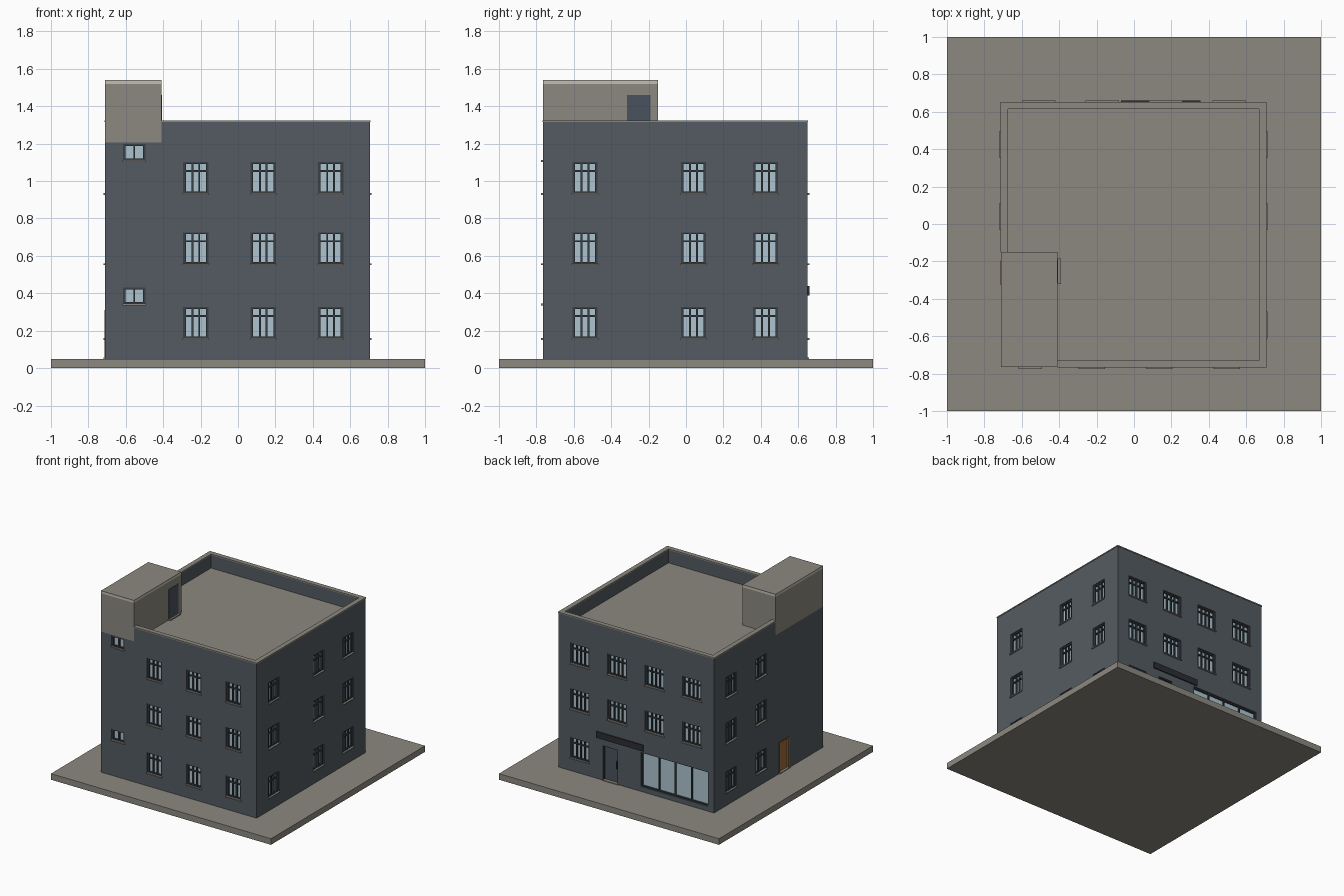
import bpy, bmesh
from mathutils import Matrix, Vector

if "Cube" in bpy.data.objects:
    bpy.data.objects.remove(bpy.data.objects["Cube"])

def mat(name, r, g, b):
    m = bpy.data.materials.new(name)
    m.diffuse_color = (r, g, b, 1)
    m.use_nodes = True
    m.node_tree.nodes["Principled BSDF"].inputs["Base Color"].default_value = m.diffuse_color
    return m

SLATE = mat("slate wall", .088, .105, .12)
STONE = mat("warm grey stone", .26, .25, .215)
CREAM = mat("pale cap", .56, .52, .44)
GLASS = mat("pale blue glass", .42, .56, .63)
FRAME = mat("charcoal frame", .042, .05, .06)
DOOR = mat("blue grey door", .07, .085, .11)
WOOD = mat("brown wood", .33, .15, .045)
SIGN = mat("dark sign", .025, .027, .033)

def boxes(name, material, spans):
    """One object made of boxes, each given as two opposite corners."""
    bm = bmesh.new()
    for a, b in spans:
        a, b = Vector(a), Vector(b)
        size = [abs(q - p) for p, q in zip(a, b)]
        bmesh.ops.create_cube(bm, size=1, matrix=Matrix.Translation((a + b) / 2) @ Matrix.Diagonal((*size, 1)))
    me = bpy.data.meshes.new(name)
    bm.to_mesh(me)
    bm.free()
    me.materials.append(material)
    ob = bpy.data.objects.new(name, me)
    bpy.context.collection.objects.link(ob)
    return ob

X0, X1, Y0, Y1 = -.71, .705, -.765, .65
Z0, ROOF, TOP = .05, 1.205, 1.325
T = .033           # parapet thickness
BX, BY = -.41, -.15  # inner corner of the stair block

# wall coordinates: u along the wall, d outward, z up
SIDES = {
    "front": lambda u, d, z: (u, Y0 - d, z),
    "back": lambda u, d, z: (u, Y1 + d, z),
    "left": lambda u, d, z: (X0 - d, u, z),
    "right": lambda u, d, z: (X1 + d, u, z),
}

def on(side, u0, u1, d0, d1, z0, z1):
    f = SIDES[side]
    return f(u0, d0, z0), f(u1, d1, z1)

cuts, glass, frames, sills = [], [], [], []

def window(side, u, z0, z1, half, bars, rail=True, sill=True, edge=.014):
    cuts.append(on(side, u - half, u + half, -.028, .02, z0, z1))
    glass.append(on(side, u - half, u + half, -.028, -.022, z0, z1))
    # surrounding frame
    for s in (-1, 1):
        frames.append(on(side, u + s * half, u + s * (half - edge), -.028, -.008, z0, z1))
    for a, b in ((z0, z0 + .008), (z1 - .01, z1)):
        frames.append(on(side, u - half, u + half, -.028, -.008, a, b))
    # upright bars and transom
    for i in range(1, bars + 1):
        c = u - half + edge + i * 2 * (half - edge) / (bars + 1)
        frames.append(on(side, c - .005, c + .005, -.028, -.01, z0, z1))
    if rail:
        frames.append(on(side, u - half, u + half, -.028, -.01, z1 - .052, z1 - .043))
    if sill:
        sills.append(on(side, u - half - .003, u + half + .003, -.02, .009, z0 - .009, z0))

FLOORS = (.16, .56, .935)
H = .166
for z in FLOORS:
    for u in (-.225, .135, .495):
        window("front", u, z, z + H, .068, 2)
    for u in (-.54, .04, .425):
        window("right", u, z, z + H, .068, 2)
    for u in (.04, .425):
        window("left", u, z, z + H, .068, 2)
    for u in (-.51, -.17, .17, .51):
        if z > .2 or u > .5:
            window("back", u, z, z + H, .087, 3)
for z in (.345, 1.112):  # small stairwell windows
    window("front", -.555, z, z + .085, .06, 1, rail=False)
window("back", -.35, .09, .375, .306, 3, rail=False, sill=False, edge=.008)  # shopfront
# door recesses
cuts.append(on("back", .165, .3, -.025, .02, Z0 + .003, .335))
cuts.append(on("left", -.325, -.195, -.02, .02, Z0 + .003, .31))

# ground slab and roof deck
boxes("ground_slab", STONE, [((-1, -1, 0), (1, 1, Z0))])
boxes("roof_deck", STONE, [((X0 + .01, Y0 + .01, ROOF - .01), (X1 - .01, Y1 - .01, ROOF + .003))])

# wall body with cut openings
walls = boxes("walls", SLATE, [((X0, Y0, Z0), (X1, Y1, ROOF))])
cutter = boxes("opening_cutter", SLATE, cuts)
cutter.hide_render = True
mod = walls.modifiers.new("openings", 'BOOLEAN')
mod.operation, mod.solver, mod.object = 'DIFFERENCE', 'EXACT', cutter
bpy.context.view_layer.objects.active = walls
walls.select_set(True)
bpy.ops.object.modifier_apply(modifier=mod.name)
bpy.data.objects.remove(cutter)

boxes("window_glass", GLASS, glass)
boxes("window_frames", FRAME, frames)
boxes("window_sills", STONE, sills)

# parapet runs around the roof up to the stair block
def parapet(grow, z0, z1):
    g = grow
    return [((BX, Y0 - g, z0), (X1 + g, Y0 + T + g, z1)),
            ((X1 - T - g, Y0 + T + g, z0), (X1 + g, Y1 - T - g, z1)),
            ((X0 - g, Y1 - T - g, z0), (X1 + g, Y1 + g, z1)),
            ((X0 - g, BY, z0), (X0 + T + g, Y1 - T - g, z1))]
boxes("parapet", SLATE, parapet(0, ROOF, TOP - .009))
boxes("parapet_coping", STONE, parapet(.003, TOP - .009, TOP))

# stair block on the roof with a pale rim
boxes("stair_block", STONE, [((X0, Y0, ROOF), (BX, BY, 1.52))])
boxes("stair_block_rim", CREAM, [((X0, Y0, 1.52), (BX, BY, 1.538))])
boxes("stair_block_roof", STONE, [((X0, Y0, 1.538), (BX, BY, 1.541))])
boxes("roof_door", DOOR, [((BX - .01, -.315, ROOF), (BX + .004, -.19, 1.46))])
boxes("roof_door_step", STONE, [((BX, -.32, ROOF), (BX + .02, -.185, ROOF + .012))])

# shop entrance, side door and sign board
boxes("shop_door", DOOR, [on("back", .165, .3, -.025, -.018, Z0, .335)])
boxes("shop_door_frame", FRAME, [
    on("back", .165, .171, -.025, -.005, Z0, .335), on("back", .294, .3, -.025, -.005, Z0, .335),
    on("back", .165, .3, -.025, -.005, .329, .335), on("back", .18, .186, -.02, -.005, .17, .23)])
boxes("door_steps", STONE, [on("back", .16, .305, -.02, .008, Z0, Z0 + .006),
                            on("left", -.33, -.19, -.02, .008, Z0, Z0 + .006)])
boxes("side_door", WOOD, [on("left", -.325, -.195, -.02, -.012, Z0, .31),
                          on("left", -.325, -.315, -.02, .003, Z0, .31),
                          on("left", -.205, -.195, -.02, .003, Z0, .31),
                          on("left", -.325, -.195, -.02, .003, .3, .31)])
boxes("sign_board", SIGN, [on("back", -.07, .355, 0, .009, .387, .438)])
